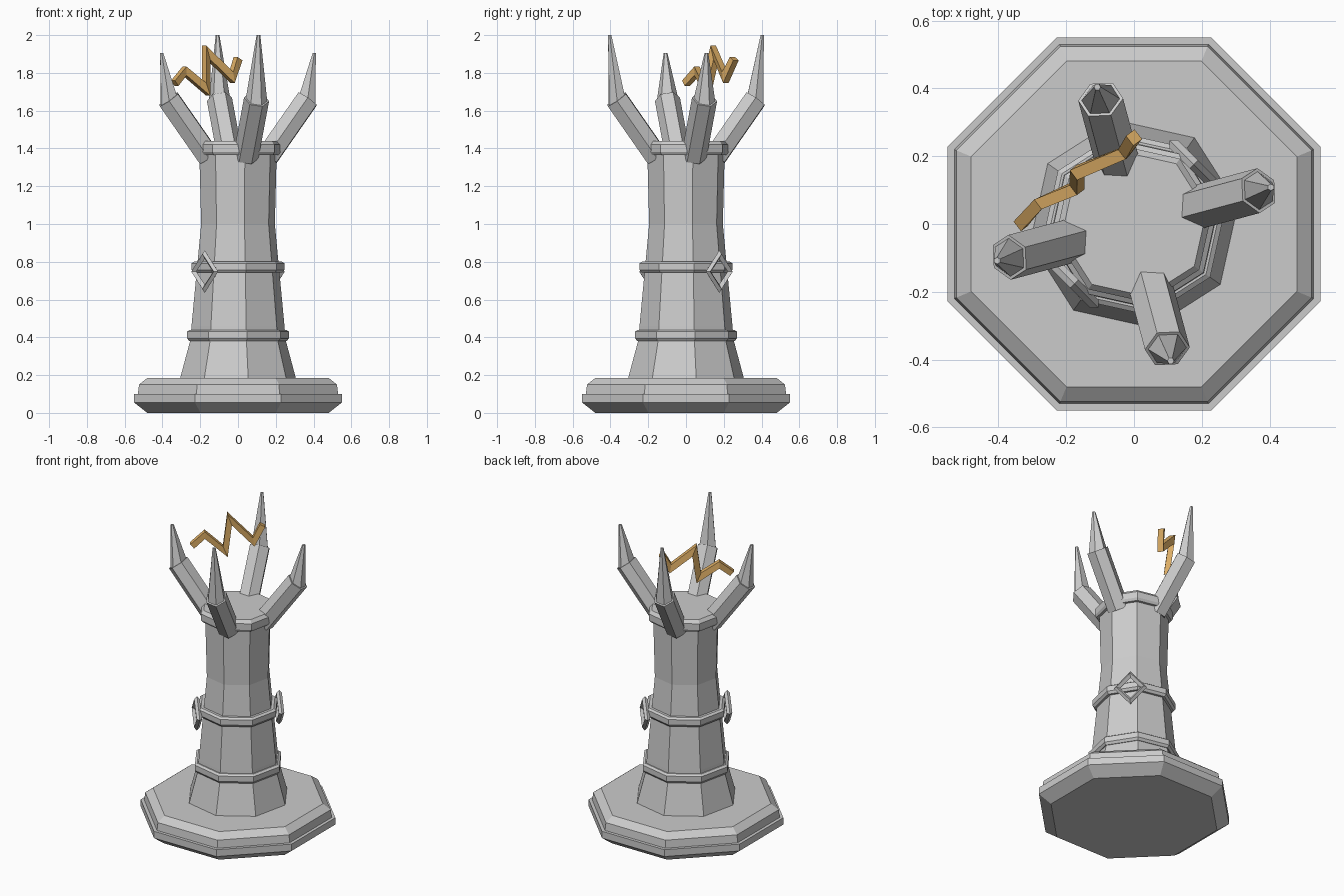
import bpy, bmesh, math
from mathutils import Vector, Matrix

if "Cube" in bpy.data.objects:
    bpy.data.objects.remove(bpy.data.objects["Cube"])


def material(name, rgb):
    m = bpy.data.materials.new(name)
    m.diffuse_color = (*rgb, 1.0)
    m.use_nodes = True
    m.node_tree.nodes["Principled BSDF"].inputs["Base Color"].default_value = m.diffuse_color
    return m


STONE = material("grey_stone", (0.60, 0.60, 0.60))
GOLD = material("gold_metal", (0.72, 0.42, 0.13))


def loft(name, rings, mat, cap=True, loop=False):
    """Skin a list of equal-length point rings into a flat-shaded mesh."""
    bm = bmesh.new()
    vs = [[bm.verts.new(p) for p in ring] for ring in rings]
    n = len(vs[0])
    pairs = list(zip(vs, vs[1:])) + ([(vs[-1], vs[0])] if loop else [])
    for a, b in pairs:
        for i in range(n):
            j = (i + 1) % n
            bm.faces.new((a[i], a[j], b[j], b[i]))
    if cap and not loop:
        bm.faces.new(vs[0])
        bm.faces.new(vs[-1])
    bmesh.ops.recalc_face_normals(bm, faces=bm.faces)
    mesh = bpy.data.meshes.new(name)
    bm.to_mesh(mesh)
    bm.free()
    mesh.materials.append(mat)
    ob = bpy.data.objects.new(name, mesh)
    bpy.context.collection.objects.link(ob)
    return ob


def polygon(r, z, turn, n=8):
    return [Vector((r * math.cos(turn + math.tau * i / n),
                    r * math.sin(turn + math.tau * i / n), z)) for i in range(n)]


def turned(name, profile, turn, **kw):
    return loft(name, [polygon(r, z, turn) for r, z in profile], STONE, **kw)


# Octagonal stepped base, sized by its flat-to-flat half width
C = math.cos(math.pi / 8)
turned("base", [(r / C, z) for r, z in
                [(0.48, 0), (0.55, 0.055), (0.55, 0.10), (0.53, 0.10),
                 (0.524, 0.15), (0.48, 0.185)]], math.pi / 8)

# Waisted column, slightly twisted against the base
TWIST = math.radians(10)
turned("column", [(0.312, 0.18), (0.255, 0.39), (0.25, 0.46), (0.198, 1.0),
                  (0.208, 1.38), (0.208, 1.43)], TWIST)

# Bands around the column
for name, r, z0, z1, inner in [("lower_band", 0.274, 0.38, 0.44, 0.23),
                               ("middle_band", 0.25, 0.742, 0.802, 0.2)]:
    turned(name, [(inner, z0), (r - 0.012, z0), (r, z0 + 0.015), (r, z1 - 0.01),
                  (r - 0.015, z1), (inner, z1)], TWIST, loop=True)
turned("top_rim", [(0.2, 1.365), (0.225, 1.365), (0.235, 1.38), (0.235, 1.42),
                   (0.217, 1.44)], TWIST)

# Diamond frames on two opposite corners of the middle band
for k, ang in enumerate((math.radians(45), math.radians(225))):
    out = Vector((math.cos(ang), math.sin(ang), 0))
    side = Vector((-out.y, out.x, 0))
    centre = out * 0.249 + Vector((0, 0, 0.748))
    section = [(0.1, 0.113, 0), (0.084, 0.093, 0.017),
               (0.063, 0.068, 0), (0.084, 0.093, -0.017)]
    rings = [[centre + side * (w * cx) + out * d + Vector((0, 0, h * cz))
              for w, h, d in section]
             for cx, cz in ((1, 0), (0, 1), (-1, 0), (0, -1))]
    loft(f"diamond_frame_{k + 1}", rings, STONE, loop=True)

# Four claws: a leaning hexagonal finger and a pointed nail
lean = math.atan2(0.22, 0.305)
axis = Vector((math.sin(lean), 0, math.cos(lean)))
across = Vector((math.cos(lean), 0, -math.sin(lean)))
Y = Vector((0, 1, 0))


def hexagon(c, r, u, turn=math.radians(15)):
    return [c + u * (r * math.cos(turn + math.tau * i / 6))
            + Y * (r * math.sin(turn + math.tau * i / 6)) for i in range(6)]


for k in range(4):
    spin = Matrix.Rotation(math.radians(15 + 90 * k), 3, 'Z')
    knuckle = Vector((0.38, 0, 1.66))
    tip = Vector((0.418, 0, 1.905 if k % 2 == 0 else 2.0))
    finger = [hexagon(Vector((0.16, 0, 1.355)), 0.067, across),
              hexagon(knuckle, 0.067, across)]
    nail = [hexagon(knuckle, 0.057, across),
            hexagon(tip, 0.01, Vector((1, 0, 0)))]
    for name, rings in (("finger", finger), ("nail", nail)):
        loft(f"{name}_{k + 1}", [[spin @ p for p in r] for r in rings], STONE)

# Zigzag bolt hovering between two claws, square section with mitred corners
path = [Vector(p) for p in [(-0.335, 0.0, 1.745), (-0.283, 0.058, 1.81),
                            (-0.168, 0.108, 1.713), (-0.168, 0.152, 1.908),
                            (-0.032, 0.208, 1.775), (0.0, 0.255, 1.875)]]
flat = Vector((0.335, 0.255, 0)).normalized()
normal = Vector((-flat.y, flat.x, 0))
half = 0.018
rings = []
for i, p in enumerate(path):
    def edge_normal(a, b):
        d = b - a
        d = (d - normal * d.dot(normal)).normalized()
        return normal.cross(d)
    n0 = edge_normal(path[max(i - 1, 0)], path[max(i, 1)])
    n1 = edge_normal(path[min(i, 4)], path[min(i + 1, 5)])
    m = (n0 + n1).normalized()
    m *= half / max(m.dot(n0), 0.4)
    rings.append([p + m + normal * half, p - m + normal * half,
                  p - m - normal * half, p + m - normal * half])
loft("zigzag_bolt", rings, GOLD)
